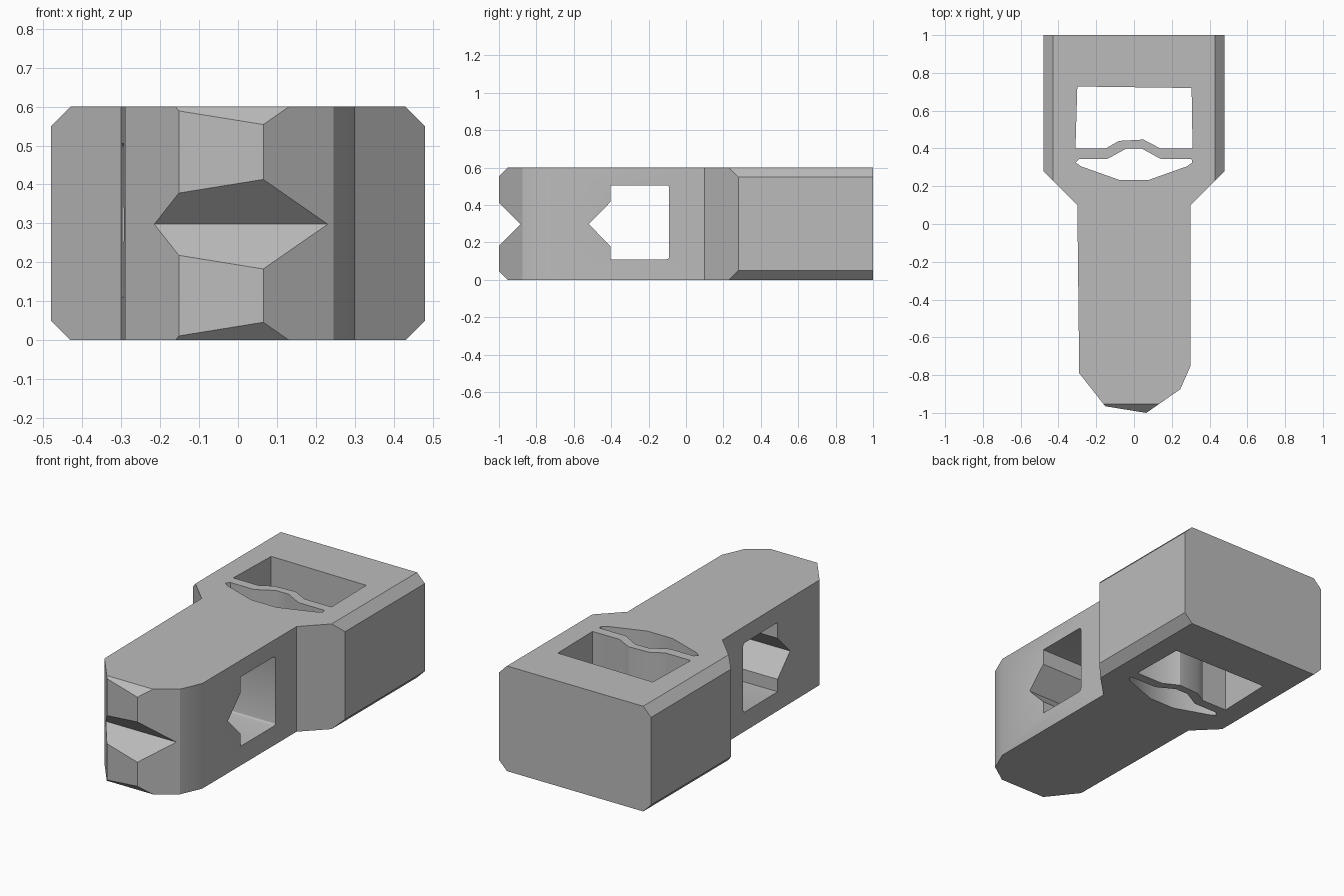
import bpy
import bmesh
import math
from mathutils import Vector

cube = bpy.data.objects.get("Cube")
if cube:
    bpy.data.objects.remove(cube, do_unlink=True)

grey = bpy.data.materials.new("plain_grey")
grey.use_nodes = True
colour = (0.5, 0.5, 0.5, 1)
grey.diffuse_color = colour
grey.node_tree.nodes["Principled BSDF"].inputs["Base Color"].default_value = colour


def prism(name, points, axis, start, end):
    """Extrude a 2D profile along an axis; the other two axes keep xyz order."""
    bm = bmesh.new()

    def place(p, d):
        v = list(p)
        v.insert(axis, d)
        return bm.verts.new(v)

    face = bm.faces.new([place(p, start) for p in points])
    new = bmesh.ops.extrude_face_region(bm, geom=[face])["geom"]
    shift = Vector((0, 0, 0))
    shift[axis] = end - start
    bmesh.ops.translate(bm, vec=shift, verts=[g for g in new if isinstance(g, bmesh.types.BMVert)])
    bmesh.ops.recalc_face_normals(bm, faces=bm.faces)
    mesh = bpy.data.meshes.new(name)
    bm.to_mesh(mesh)
    bm.free()
    mesh.materials.append(grey)
    obj = bpy.data.objects.new(name, mesh)
    bpy.context.collection.objects.link(obj)
    return obj


def apply_boolean(target, tool, operation):
    bpy.context.view_layer.objects.active = target
    mod = target.modifiers.new(tool.name, "BOOLEAN")
    mod.operation, mod.solver, mod.object = operation, "EXACT", tool
    bpy.ops.object.modifier_apply(modifier=mod.name)
    bpy.data.objects.remove(tool, do_unlink=True)


# Body plan: narrow nose widening to a block at the back
body = prism("body", [
    (-0.29, -0.79), (-0.152, -0.965), (0.065, -1), (0.245, -0.875), (0.3, -0.75),
    (0.3, 0.1), (0.48, 0.28), (0.48, 1), (-0.48, 1), (-0.48, 0.28), (-0.3, 0.1)], 2, 0, 0.6)

# Side profile: chamfered nose with a V notch
side = prism("side_profile", [
    (-1.002, 0.048), (-0.952, -0.002), (1.1, -0.002), (1.1, 0.602), (-0.952, 0.602),
    (-1.002, 0.552), (-1.002, 0.415), (-0.885, 0.298), (-1.002, 0.181)], 0, -0.7, 0.7)
apply_boolean(body, side, "INTERSECT")

# Long chamfers along the edges of the rear block
for sx in (-1, 1):
    for low in (True, False):
        pts = [(0.42, -0.01), (0.49, -0.01), (0.49, 0.06)]
        pts = [(sx * x, z if low else 0.6 - z) for x, z in pts]
        apply_boolean(body, prism("edge_chamfer", pts, 1, -0.2, 1.1), "DIFFERENCE")

# Side window through the neck, with a pointed front and eased rear corners
r = 0.015
corners = [(-0.09 - r + r * math.cos(a), z + r * math.sin(a))
           for z, first in ((0.11 + r, -90), (0.505 - r, 0))
           for a in (math.radians(first + 30 * i) for i in range(4))]
window = prism("side_window", [(-0.405, 0.11)] + corners + [
    (-0.405, 0.505), (-0.405, 0.415), (-0.52, 0.298), (-0.405, 0.181)], 0, -0.7, 0.7)
apply_boolean(body, window, "DIFFERENCE")

# Large top opening
opening = prism("top_opening", [
    (-0.31, 0.4), (-0.15, 0.4), (-0.08, 0.44), (0.05, 0.447), (0.14, 0.4),
    (0.31, 0.4), (0.305, 0.72), (-0.3, 0.728)], 2, -0.1, 0.7)
apply_boolean(body, opening, "DIFFERENCE")

# Curved slot in front of the opening
slot = prism("front_slot", [
    (-0.29, 0.345), (-0.14, 0.345), (-0.04, 0.4), (0.04, 0.4), (0.14, 0.345), (0.305, 0.345),
    (0.308, 0.325), (0.28, 0.305), (0.08, 0.234), (-0.08, 0.234), (-0.28, 0.305),
    (-0.308, 0.325)], 2, -0.1, 0.7)
apply_boolean(body, slot, "DIFFERENCE")

# Smooth only the gentle bends
bpy.ops.object.select_all(action="DESELECT")
body.select_set(True)
bpy.context.view_layer.objects.active = body
bpy.ops.object.shade_smooth_by_angle(angle=math.radians(29))
